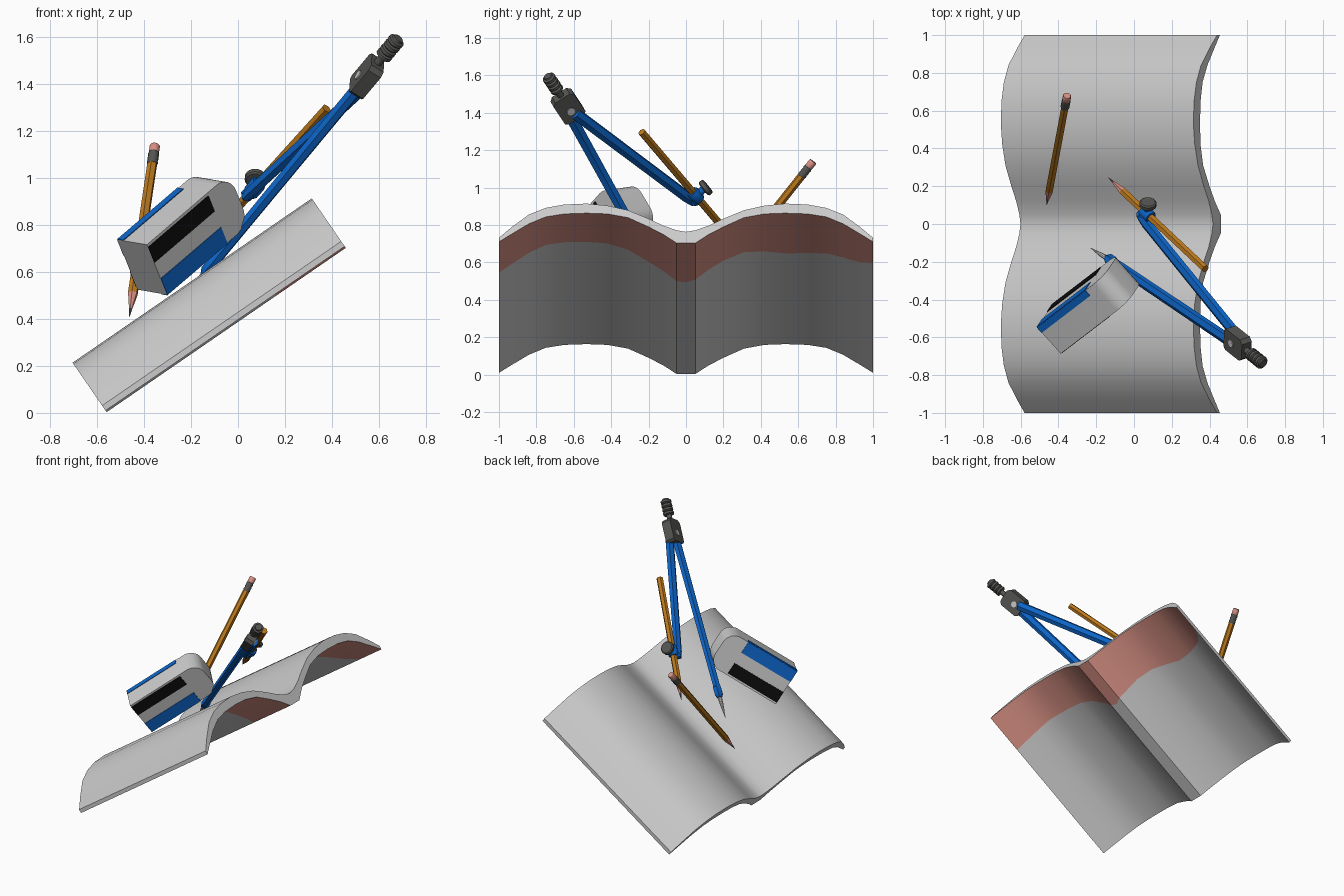
import bpy
import bmesh
import math
from mathutils import Vector

cube = bpy.data.objects.get("Cube")
if cube:
    bpy.data.objects.remove(cube, do_unlink=True)


def material(name, *rgb):
    m = bpy.data.materials.new(name)
    m.use_nodes = True
    m.diffuse_color = (*rgb, 1)
    m.node_tree.nodes["Principled BSDF"].inputs["Base Color"].default_value = (*rgb, 1)
    return m


GREY = material("light_grey", .6, .6, .6)
PINK = material("pink", .68, .28, .23)
BLUE = material("blue", .004, .13, .58)
BLACK = material("black", .004, .004, .004)
DARK = material("dark_grey", .09, .09, .085)
ORANGE = material("orange", .5, .19, .012)


def finish(bm, name, mats, angle=35):
    """Turn a bmesh into a shaded object."""
    bmesh.ops.remove_doubles(bm, verts=bm.verts, dist=.0005)
    bmesh.ops.recalc_face_normals(bm, faces=bm.faces)
    me = bpy.data.meshes.new(name)
    bm.to_mesh(me)
    bm.free()
    for m in mats:
        me.materials.append(m)
    ob = bpy.data.objects.new(name, me)
    bpy.context.collection.objects.link(ob)
    bpy.ops.object.select_all(action='DESELECT')
    ob.select_set(True)
    bpy.context.view_layer.objects.active = ob
    bpy.ops.object.shade_smooth_by_angle(angle=math.radians(angle))
    return ob


def rod(name, start, end, rings, mats, sides=16, ref=(0, 0, 1), flat=1.0):
    """Lathe along start-end; rings are (fraction, radius, material of next span)."""
    start, end = Vector(start), Vector(end)
    axis = (end - start).normalized()
    v = axis.cross(Vector(ref)).normalized()
    u = v.cross(axis)
    bm = bmesh.new()
    loops = []
    for t, r, _ in rings:
        c = start.lerp(end, t)
        r = max(r, .001)
        angles = [math.tau * i / sides for i in range(sides)]
        loops.append([bm.verts.new(c + r * (math.cos(a) * u * flat + math.sin(a) * v))
                      for a in angles])
    for k in range(len(loops) - 1):
        for i in range(sides):
            j = (i + 1) % sides
            f = bm.faces.new((loops[k][i], loops[k][j], loops[k + 1][j], loops[k + 1][i]))
            f.material_index = rings[k][2]
    bm.faces.new(loops[0]).material_index = rings[0][2]
    bm.faces.new(loops[-1]).material_index = rings[-2][2]
    return finish(bm, name, mats)


def prism(name, outline, depth, mats):
    """Extrude a closed outline of points along the vector depth."""
    bm = bmesh.new()
    face = bm.faces.new([bm.verts.new(p) for p in outline])
    new = bmesh.ops.extrude_face_region(bm, geom=[face])["geom"]
    bmesh.ops.translate(bm, vec=depth, verts=[g for g in new if isinstance(g, bmesh.types.BMVert)])
    return finish(bm, name, mats)


def box(name, corner, a, b, c, mat):
    return prism(name, [corner, corner + a, corner + a + b, corner + b], c, [mat])


# Open book: wavy section swept up a slope, with a pink band under the high end
SLOPE, RISE = Vector((.824, 0, .566)), Vector((-.566, 0, .824))
FOOT, LENGTH = Vector((-.56, 0, .003)), 1.237
SECTION = [  # distance from spine, underside height, top height
    (0, 0, .073), (.05, 0, .083), (.12, .055, .112), (.2, .105, .158), (.31, .165, .213),
    (.42, .189, .243), (.53, .194, .256), (.65, .189, .25), (.75, .17, .228),
    (.84, .125, .185), (.93, .06, .105), (1, .008, .034)]
BAND = [(-1, .29), (-.75, .265), (-.55, .27), (-.4, .28), (-.2, .33), (0, .37), (.05, .345),
        (.25, .31), (.4, .35), (.53, .38), (.65, .37), (.75, .345), (.9, .3), (1, .2)]


def band_width(y):
    for (y0, w0), (y1, w1) in zip(BAND, BAND[1:]):
        if y <= y1:
            return w0 + (w1 - w0) * (y - y0) / (y1 - y0)
    return BAND[-1][1]


bm = bmesh.new()
columns = []
for y, low, high in [(-y, a, b) for y, a, b in SECTION[:0:-1]] + SECTION:
    spots = [(0, low), (LENGTH - band_width(y), low), (LENGTH, low), (LENGTH, high), (0, high)]
    columns.append([bm.verts.new(FOOT + SLOPE * s + RISE * h + Vector((0, y, 0)))
                    for s, h in spots])
for p, q in zip(columns, columns[1:]):
    for i in range(5):
        j = (i + 1) % 5
        bm.faces.new((p[i], p[j], q[j], q[i])).material_index = int(i == 1)
bm.faces.new(columns[0])
bm.faces.new(columns[-1])
finish(bm, "open_book", [GREY, PINK])

# Sharpener block: two corners rounded at the far end
W, V = Vector((.125, -.14, -.021)), Vector((.085, .127, -.213))
L = W.cross(V).normalized()
CORNER = Vector((-.513, -.547, .738))
SIZE, ROUND = .535, .085
VN, WN = V.normalized(), W.normalized()
outline = [CORNER]
for side, first in ((ROUND, -90), (V.length - ROUND, 0)):
    for k in range(9):
        a = math.radians(first + k * 90 / 8)
        outline.append(CORNER + L * (SIZE - ROUND + ROUND * math.cos(a))
                       + VN * (side + ROUND * math.sin(a)))
outline.append(CORNER + V)
prism("sharpener_block", outline, W, [GREY])

# Painted plates, repeated on opposite sides by a half turn about the long axis
THIN, RUN = .004, L * .39
middle = CORNER + (W + V) / 2
for label, s in (("front", 1), ("back", -1)):
    w, v, wn, vn = W * s, V * s, WN * s, VN * s
    face = middle + (w - v) / 2
    box(label + "_black_plate", face + v * .05, RUN, v * .31, wn * THIN, BLACK)
    box(label + "_blue_plate", face + v * .68, RUN, v * .32, wn * THIN, BLUE)
    box(label + "_blue_edge", face + v, RUN, w * -.2, vn * THIN, BLUE)

# Pencils: six-sided shaft, bare cone and dark point
SHAFT = [(0, 0, 0), (.05, .007, 1), (.15, .022, 2), (1, .022, 2)]
TIP, END = Vector((-.463, .1, .41)), Vector((-.354, .68, 1.14))
NECK = TIP.lerp(END, .89)
rod("loose_pencil", TIP, NECK, SHAFT, [DARK, PINK, ORANGE], 6)
ribs = [(k / 10, .024 if k % 2 else .021, 0) for k in range(7)]
rod("pencil_ferrule_and_eraser", NECK, END,
    ribs + [(.62, .022, 1), (.95, .022, 1), (1, .019, 1)], [DARK, PINK])
TIP2, END2 = Vector((-.135, .245, .73)), Vector((.378, -.237, 1.297))
rod("compass_pencil", TIP2, END2, SHAFT, [DARK, PINK, ORANGE], 6)

# Compass head, pivot and ribbed handle
AXIS = Vector((.57, -.455, .68)).normalized()
NORMAL = Vector((.815, .283, -.506)).normalized()
ACROSS = NORMAL.cross(AXIS).normalized()
HEAD = Vector((.55, -.633, 1.437))
section = [(-.085, -.05), (-.07, -.065), (.06, -.065), (.08, -.045),
           (.08, .045), (.06, .065), (-.07, .065), (-.085, .05)]
prism("compass_head", [HEAD + AXIS * a + ACROSS * b - NORMAL * .032 for a, b in section],
      NORMAL * .064, [DARK])
rod("pivot_pin", HEAD - NORMAL * .037 - AXIS * .02, HEAD + NORMAL * .037 - AXIS * .02,
    [(0, .022, 0), (1, .022, 0)], [GREY])
handle = [(0, .018, 0), (.3, .018, 0)]
for k in range(4):
    t = .3 + k * .17
    handle += [(t + .02, .036, 0), (t + .11, .036, 0), (t + .14, .025, 0)]
rod("compass_handle", HEAD + AXIS * .07, HEAD + AXIS * .235, handle + [(1, .022, 0)], [DARK])

# Compass legs, needle, and the clamp that holds the pencil
ANKLE, KNEE = Vector((-.146, -.18, .59)), Vector((.03, .045, .92))
rod("needle_leg", (.51, -.62, 1.385), ANKLE,
    [(0, .034, 0), (.93, .03, 0), (.935, .035, 0), (.98, .035, 0), (1, .02, 0)],
    [BLUE], 6, NORMAL, .8)
rod("needle", ANKLE, (-.23, -.127, .48), [(0, .014, 0), (.3, .012, 0), (1, 0, 0)], [GREY], 10)
rod("pencil_leg", (.545, -.59, 1.395), KNEE,
    [(0, .034, 0), (.94, .032, 0), (1, .024, 0)], [BLUE], 6, NORMAL, .8)
HOLD = TIP2.lerp(END2, .4)
ALONG = (END2 - TIP2).normalized()
rod("pencil_clamp", HOLD - ALONG * .035, HOLD + ALONG * .035,
    [(0, .03, 0), (.1, .034, 0), (.9, .034, 0), (1, .03, 0)], [BLUE], 12)
rod("clamp_link", KNEE, HOLD, [(0, .027, 0), (1, .027, 0)], [BLUE], 8)
SCREW = Vector((.05, .75, .6)).normalized()
rod("clamp_screw", HOLD, HOLD + SCREW * .06, [(0, .02, 0), (1, .02, 0)], [BLUE], 12)
rod("clamp_knob", HOLD + SCREW * .052, HOLD + SCREW * .084,
    [(0, .038, 0), (.2, .045, 0), (.8, .045, 0), (1, .038, 0)], [DARK], 20)
